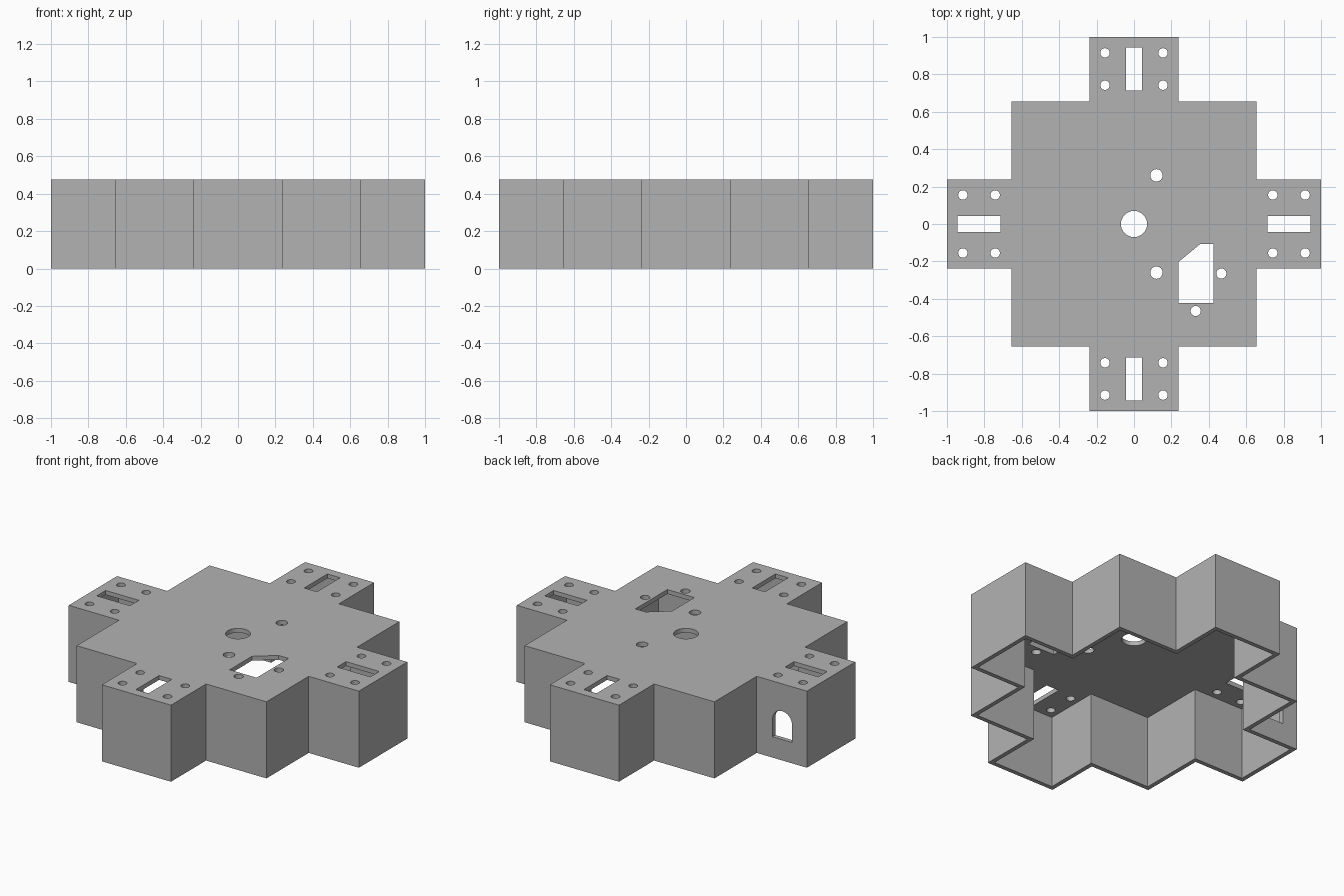
import bpy
import bmesh
import math
from mathutils import Matrix, Vector

HEIGHT = 0.477
WALL = 0.027
ARM, BODY, TIP = 0.238, 0.654, 1.0

cube = bpy.data.objects.get("Cube")
if cube:
    bpy.data.objects.remove(cube, do_unlink=True)

grey = bpy.data.materials.new("plain grey")
grey.use_nodes = True
grey.diffuse_color = (0.448, 0.448, 0.448, 1)
grey.node_tree.nodes["Principled BSDF"].inputs["Base Color"].default_value = grey.diffuse_color


def turned(points, quarter):
    rot = Matrix.Rotation(quarter * math.pi / 2, 2)
    return [rot @ Vector(p) for p in points]


def cross_outline(inset):
    a, b, t = ARM - inset, BODY - inset, TIP - inset
    quarter = [(t, -a), (t, a), (b, a), (b, b), (a, b)]
    # the last point of each quarter leads into the next arm
    return [p for q in range(4) for p in turned(quarter[:-1] + [(a, b)], q)]


def circle(x, y, r, n=32):
    return [(x + r * math.cos(2 * math.pi * i / n),
             y + r * math.sin(2 * math.pi * i / n)) for i in range(n)]


def box(x0, x1, y0, y1):
    return [(x0, y0), (x1, y0), (x1, y1), (x0, y1)]


def add_prism(bm, outline, z0, z1, matrix=Matrix()):
    verts = [bm.verts.new((p[0], p[1], z0)) for p in outline]
    face = bm.faces.new(verts)
    ext = bmesh.ops.extrude_face_region(bm, geom=[face])["geom"]
    top = [v for v in ext if isinstance(v, bmesh.types.BMVert)]
    bmesh.ops.translate(bm, verts=top, vec=(0, 0, z1 - z0))
    bmesh.ops.transform(bm, matrix=matrix, verts=verts + top)


def finish(bm, name):
    # drop repeated points, then point every face outward
    bmesh.ops.remove_doubles(bm, verts=bm.verts, dist=1e-5)
    bmesh.ops.recalc_face_normals(bm, faces=bm.faces)
    mesh = bpy.data.meshes.new(name)
    bm.to_mesh(mesh)
    bm.free()
    obj = bpy.data.objects.new(name, mesh)
    bpy.context.collection.objects.link(obj)
    return obj


# Outer cross-shaped block
bm = bmesh.new()
add_prism(bm, cross_outline(0), 0, HEIGHT)
housing = finish(bm, "cross_housing")
housing.data.materials.append(grey)

# Hollow, open at the bottom
bm = bmesh.new()
add_prism(bm, cross_outline(WALL), -0.1, HEIGHT - WALL)
cavity = finish(bm, "cavity_cutter")

# Slot and four screw holes on each arm
openings = []
for q in range(4):
    openings.append(turned(box(0.714, 0.943, -0.044, 0.044), q))
    for x in (0.742, 0.915):
        for y in (-0.155, 0.155):
            openings.append(turned(circle(x, y, 0.025), q))

# Centre hole, side holes and the clipped window in the lid
openings.append(circle(0, 0, 0.07, 48))
openings += [circle(0.12, s * 0.26, 0.033) for s in (-1, 1)]
openings += [circle(0.467, -0.265, 0.027), circle(0.33, -0.465, 0.027)]
openings.append([(0.238, -0.422), (0.424, -0.422), (0.424, -0.107),
                 (0.354, -0.107), (0.238, -0.203)])

bm = bmesh.new()
for outline in openings:
    add_prism(bm, outline, HEIGHT - 2 * WALL, HEIGHT + 0.05)

# Arched cable opening in the back wall of the right arm
r, cx, sill, spring = 0.067, -0.83, 0.13, 0.24
arch = [(cx - r, sill), (cx + r, sill)]
arch += [(cx + r * math.cos(math.pi * i / 16), spring + r * math.sin(math.pi * i / 16))
         for i in range(17)]
upright = Matrix.Rotation(math.pi / 2, 4, "X")
add_prism(bm, arch, -ARM - WALL, -ARM + 2 * WALL, upright)
holes = finish(bm, "hole_cutter")

# Cut the hollow first, then the holes
bpy.ops.object.select_all(action="DESELECT")
bpy.context.view_layer.objects.active = housing
housing.select_set(True)
for cutter in (cavity, holes):
    cutter.hide_render = True
    mod = housing.modifiers.new(cutter.name, "BOOLEAN")
    mod.operation = "DIFFERENCE"
    mod.solver = "EXACT"
    mod.object = cutter
    bpy.ops.object.modifier_apply(modifier=mod.name)
    bpy.data.objects.remove(cutter, do_unlink=True)

bpy.ops.object.shade_smooth_by_angle(angle=math.radians(30))
